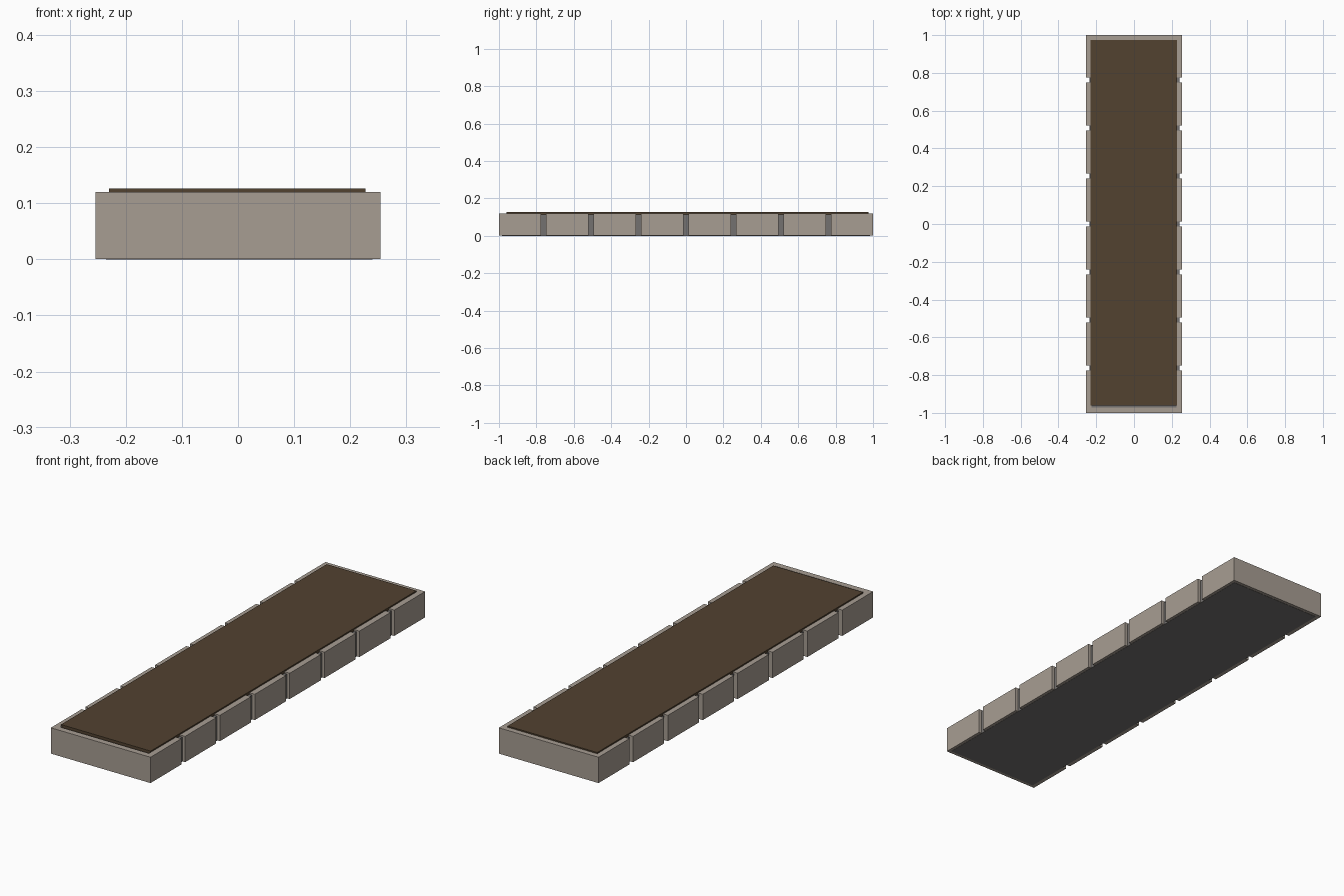
import bpy, bmesh

if "Cube" in bpy.data.objects:
    bpy.data.objects.remove(bpy.data.objects["Cube"])

def material(name, rgb):
    m = bpy.data.materials.new(name)
    m.diffuse_color = (*rgb, 1)
    m.use_nodes = True
    m.node_tree.nodes["Principled BSDF"].inputs["Base Color"].default_value = m.diffuse_color
    return m

STONE = material("stone", (0.39, 0.34, 0.29))
MORTAR = material("mortar", (0.175, 0.166, 0.16))
SOIL = material("soil", (0.084, 0.054, 0.03))

def prism(name, outline, z0, z1, mat):
    """Extrude a flat outline from z0 up to z1."""
    bm = bmesh.new()
    face = bm.faces.new([bm.verts.new((x, y, z0)) for x, y in outline])
    top = bmesh.ops.extrude_face_region(bm, geom=[face])["geom"]
    bmesh.ops.translate(bm, vec=(0, 0, z1 - z0),
                        verts=[v for v in top if isinstance(v, bmesh.types.BMVert)])
    bmesh.ops.recalc_face_normals(bm, faces=bm.faces)
    mesh = bpy.data.meshes.new(name)
    bm.to_mesh(mesh)
    bm.free()
    mesh.materials.append(mat)
    obj = bpy.data.objects.new(name, mesh)
    bpy.context.collection.objects.link(obj)
    return obj

def box(name, x0, x1, y0, y1, z0, z1, mat):
    return prism(name, [(x0, y0), (x1, y0), (x1, y1), (x0, y1)], z0, z1, mat)

W, L = 0.254, 1.0            # half width and half length
PITCH, GAP = 0.254, 0.027    # spacing of the curb stones
INNER = 0.226                # inner face of the curb
BOTTOM, TOP = 0.001, 0.12

# Core under the soil, visible in the gaps
box("bed_core", -0.235, 0.24, -0.985, 0.985, 0, 0.113, MORTAR)

# Soil slab
box("soil", -0.23, 0.227, -0.96, 0.975, 0.113, 0.126, SOIL)

# U-shaped curb at each end, wrapping both corners
arm = 3 * PITCH + GAP / 2
end = L - 0.028
for name, s in (("front_curb", -1), ("back_curb", 1)):
    u = [(-W, arm), (-W, L), (W, L), (W, arm),
         (INNER, arm), (INNER, end), (-INNER, end), (-INNER, arm)]
    prism(name, [(x, s * y) for x, y in u], BOTTOM, TOP, STONE)

# Six separate curb stones along each long side
for name, s in (("left", -1), ("right", 1)):
    for i in range(6):
        y = (i - 2.5) * PITCH
        h = (PITCH - GAP) / 2
        x0, x1 = sorted((s * INNER, s * W))
        box(f"{name}_curb_stone_{i + 1}", x0, x1, y - h, y + h, BOTTOM, TOP, STONE)
